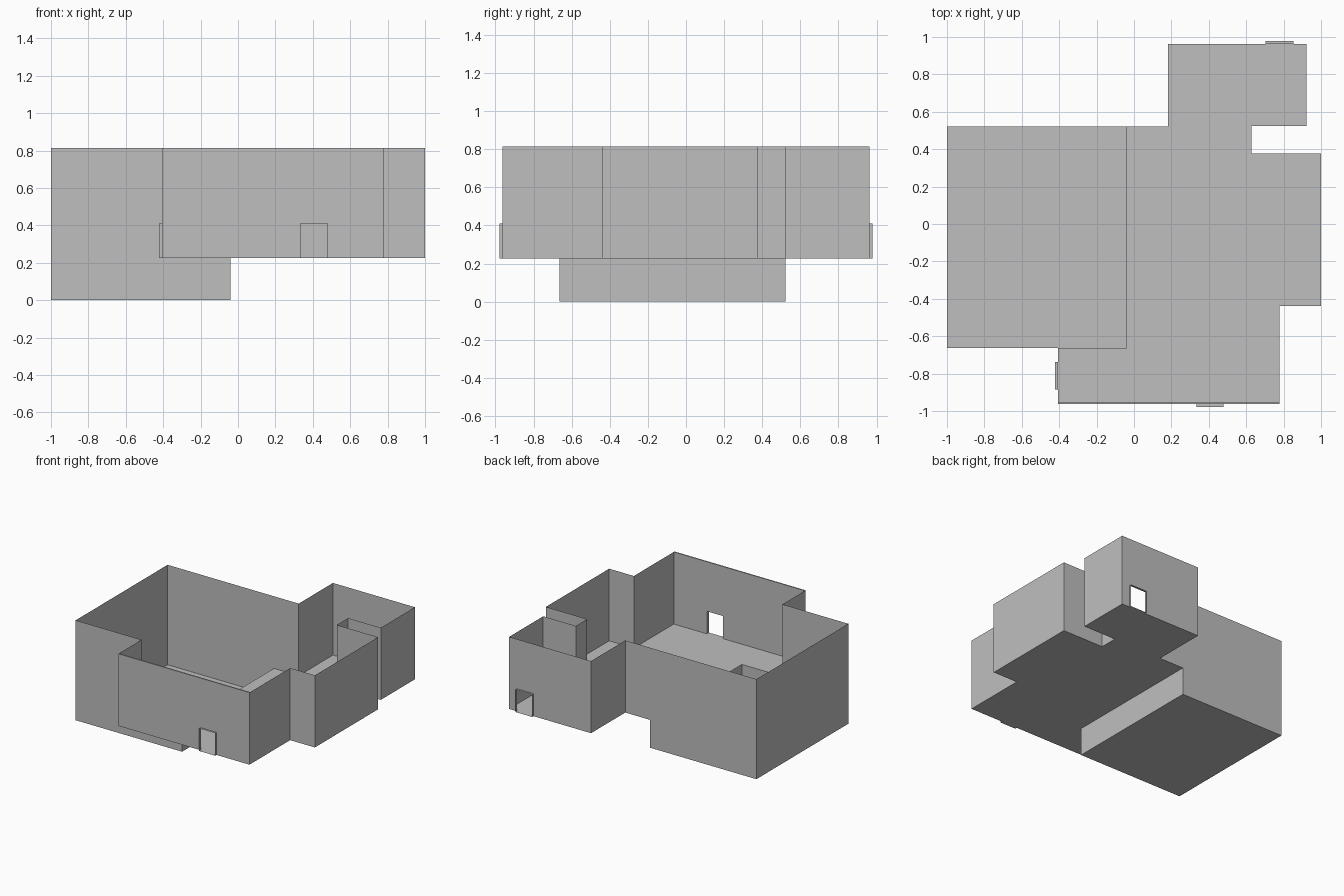
import bpy
import bmesh
from mathutils import Vector

cube = bpy.data.objects.get("Cube")
if cube:
    bpy.data.objects.remove(cube)

grey = bpy.data.materials.new("plain grey")
grey.use_nodes = True
colour = (0.52, 0.52, 0.52, 1)
grey.diffuse_color = colour
grey.node_tree.nodes["Principled BSDF"].inputs["Base Color"].default_value = colour

FLOOR, TOP, LINTEL = 0.227, 0.815, 0.411
REVEAL = 0.017      # how far a door frame stands out
THICK = 0.01        # front wall thickness
PIT_X, PIT_FRONT, PIT_BACK = -0.04, -0.663, 0.521
NOTCH_X, FRONT, RIGHT_X, BACK = -0.406, -0.962, 0.777, 0.962


def make(name, faces):
    """Flat-faced object from a list of polygons."""
    bm = bmesh.new()
    for f in faces:
        bm.faces.new([bm.verts.new(p) for p in f])
    bmesh.ops.remove_doubles(bm, verts=bm.verts[:], dist=0.0005)
    mesh = bpy.data.meshes.new(name)
    bm.to_mesh(mesh)
    bm.free()
    mesh.materials.append(grey)
    obj = bpy.data.objects.new(name, mesh)
    bpy.context.collection.objects.link(obj)


def quad(p, q, z0, z1):
    """Upright panel over the plan segment p-q."""
    return [(*p, z0), (*q, z0), (*q, z1), (*p, z1)]


def flat(points, z):
    return [(x, y, z) for x, y in points]


def door_panels(p, q, a, b):
    """Wall p-q with a doorway between a and b (distances from p)."""
    p, q = Vector(p), Vector(q)
    d = (q - p).normalized()
    a, b = p + d * a, p + d * b
    return [quad(p, a, FLOOR, TOP), quad(b, q, FLOOR, TOP), quad(a, b, LINTEL, TOP)]


def door_frame(p, q, a, b, inner=0.0):
    """Short open tunnel standing out of the wall p-q."""
    p, q = Vector(p), Vector(q)
    d = (q - p).normalized()
    out = Vector((d.y, -d.x))
    a, b = p + d * a, p + d * b
    a0, b0 = a - out * inner, b - out * inner
    a1, b1 = a + out * REVEAL, b + out * REVEAL
    return [quad(a0, a1, FLOOR, LINTEL), quad(b1, b0, FLOOR, LINTEL),
            flat([a0, b0, b1, a1], FLOOR), flat([a0, a1, b1, b0], LINTEL)]


# Plan of the raised level, counter-clockwise from the front notch corner
plan = [(NOTCH_X, PIT_FRONT), (NOTCH_X, FRONT), (RIGHT_X, FRONT), (RIGHT_X, -0.438),
        (1, -0.438), (1, 0.377), (0.627, 0.377), (0.627, 0.523), (0.922, 0.523),
        (0.922, BACK), (0.183, BACK), (0.183, PIT_BACK)]

make("raised_floor", [flat(plan + [(PIT_X, PIT_BACK), (PIT_X, PIT_FRONT)], FLOOR)])

# Walls with doorways: plan index -> (start, end) along the wall
doors = {0: ("notch", 0.075, 0.222), 1: ("front", 0.741, 0.885), 9: ("back", 0.07, 0.22)}
plain = []
for i, (p, q) in enumerate(zip(plan, plan[1:])):
    if i in doors:
        label, a, b = doors[i]
        panels = door_panels(p, q, a, b)
        if label == "front":
            # second sheet, cap and ends give the front wall its thickness
            p2, q2 = (p[0], p[1] + THICK), (q[0], q[1] + THICK)
            panels += door_panels(p2, q2, a, b)
            panels.append(flat([p, q, q2, p2], TOP))
        make(label + "_wall", panels)
        make(label + "_door_frame", door_frame(p, q, a, b, THICK if label == "front" else 0))
    else:
        plain.append(quad(p, q, FLOOR, TOP))
make("side_walls", plain)

# Sunken area: floor, step face and the tall walls around it
corners = [(-1, PIT_FRONT), (PIT_X, PIT_FRONT), (PIT_X, PIT_BACK), (-1, PIT_BACK)]
make("sunken_floor", [flat(corners, 0)])
make("sunken_step", [quad(corners[1], corners[2], 0, FLOOR)])
make("sunken_walls", [
    quad(corners[0], corners[1], 0, FLOOR),
    quad(corners[0], (NOTCH_X, PIT_FRONT), FLOOR, TOP),
    quad(corners[2], corners[3], 0, FLOOR),
    quad(plan[-1], corners[3], FLOOR, TOP),
    quad(corners[3], corners[0], 0, TOP),
])
